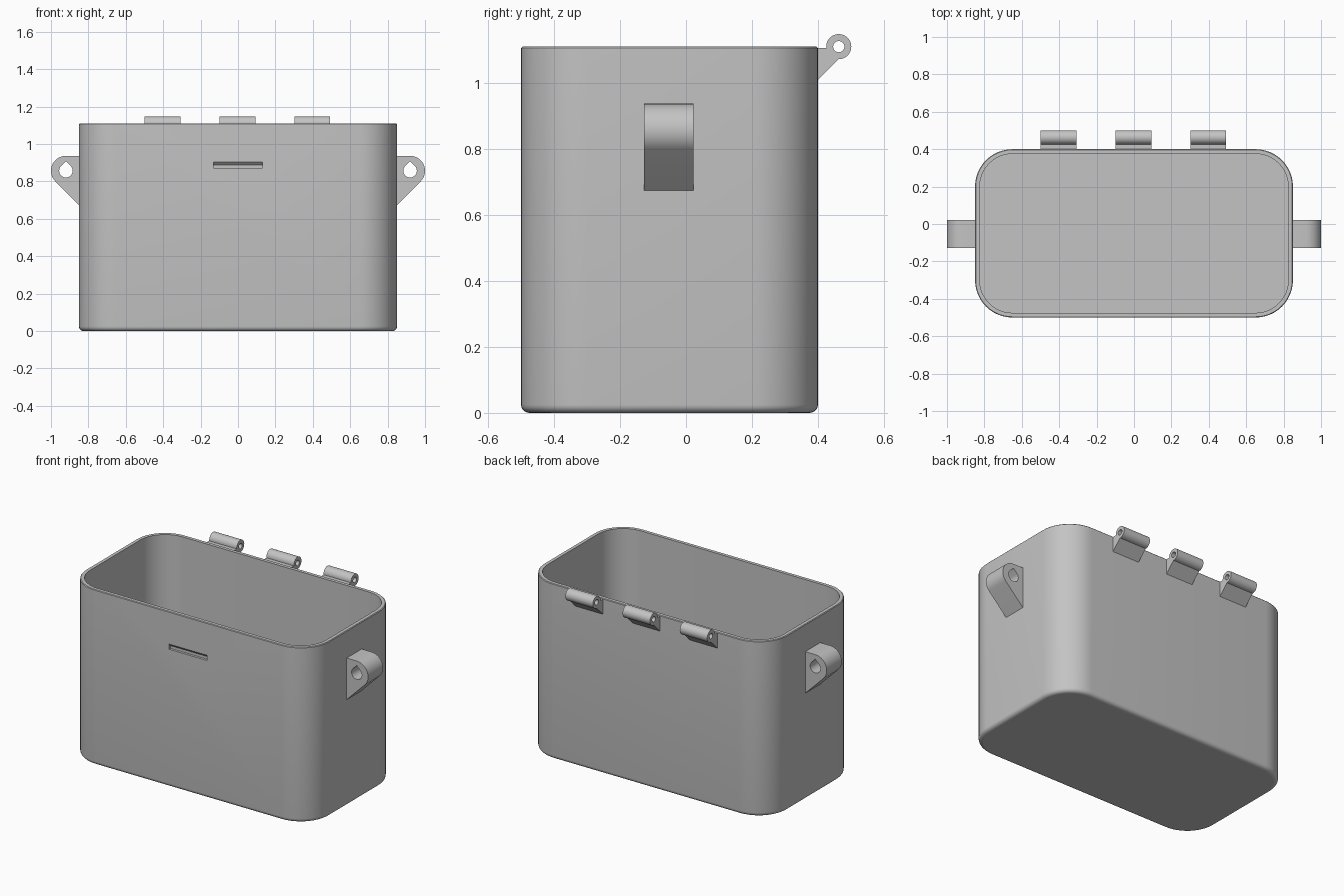
import bpy, bmesh
from math import sin, cos, radians, sqrt
from mathutils import Matrix

cube = bpy.data.objects.get("Cube")
if cube:
    bpy.data.objects.remove(cube, do_unlink=True)

grey = bpy.data.materials.new("plain_grey")
grey.use_nodes = True
colour = (0.55, 0.55, 0.55, 1)
grey.diffuse_color = colour
grey.node_tree.nodes["Principled BSDF"].inputs["Base Color"].default_value = colour

TOP = 1.11
HALF_X, FRONT, BACK, CORNER = 0.85, -0.5, 0.4, 0.2
WALL, FILLET, LIP = 0.025, 0.025, 0.004


def arc(cx, cy, r, start, end, steps):
    angles = [radians(start + (end - start) * i / steps) for i in range(steps + 1)]
    return [(cx + r * cos(a), cy + r * sin(a)) for a in angles]


def add_object(name, mesh):
    obj = bpy.data.objects.new(name, mesh)
    bpy.context.collection.objects.link(obj)
    mesh.materials.clear()
    mesh.materials.append(grey)
    return obj


def activate(obj):
    bpy.ops.object.select_all(action='DESELECT')
    obj.select_set(True)
    bpy.context.view_layer.objects.active = obj


def smooth(obj):
    activate(obj)
    bpy.ops.object.shade_smooth_by_angle(angle=radians(32))


def plate(name, outlines, half_width, matrix):
    """Filled outline with holes, extruded both ways, then placed."""
    curve = bpy.data.curves.new(name, 'CURVE')
    curve.dimensions = '2D'
    curve.fill_mode = 'BOTH'
    curve.extrude = half_width
    for points in outlines:
        spline = curve.splines.new('POLY')
        spline.points.add(len(points) - 1)
        for p, (u, v) in zip(spline.points, points):
            p.co = (u, v, 0, 1)
        spline.use_cyclic_u = True
    temp = bpy.data.objects.new(name + "_outline", curve)
    bpy.context.collection.objects.link(temp)
    bpy.context.view_layer.update()
    graph = bpy.context.evaluated_depsgraph_get()
    mesh = bpy.data.meshes.new_from_object(temp.evaluated_get(graph))
    bpy.data.objects.remove(temp, do_unlink=True)
    bm = bmesh.new()
    bm.from_mesh(mesh)
    bmesh.ops.remove_doubles(bm, verts=bm.verts, dist=0.0001)
    bm.transform(matrix)
    bmesh.ops.recalc_face_normals(bm, faces=bm.faces)
    bm.to_mesh(mesh)
    bm.free()
    obj = add_object(name, mesh)
    return obj


# Maps from outline space: x-z profiles and y-z profiles
XZ = Matrix(((1, 0, 0, 0), (0, 0, -1, 0), (0, 1, 0, 0), (0, 0, 0, 1)))
YZ = Matrix(((0, 0, 1, 0), (1, 0, 0, 0), (0, 1, 0, 0), (0, 0, 0, 1)))


# Box shell: rounded rectangle rings lofted up the outside and down the inside
def ring(bm, inset, z):
    r = CORNER - inset
    x = HALF_X - CORNER
    points = []
    for i, (cx, cy) in enumerate([(x, BACK - CORNER), (-x, BACK - CORNER),
                                  (-x, FRONT + CORNER), (x, FRONT + CORNER)]):
        points += arc(cx, cy, r, 90 * i, 90 * i + 90, 12)
    return [bm.verts.new((px, py, z)) for px, py in points]


section = [(FILLET * (1 - sin(radians(a))), FILLET * (1 - cos(radians(a))))
           for a in range(0, 91, 18)]
section += [(0, TOP - LIP), (LIP, TOP), (WALL, TOP), (WALL, WALL)]
bm = bmesh.new()
rings = [ring(bm, *s) for s in section]
for a, b in zip(rings, rings[1:]):
    for i in range(len(a)):
        j = (i + 1) % len(a)
        bm.faces.new((a[i], a[j], b[j], b[i]))
bm.faces.new(rings[0])
bm.faces.new(rings[-1])
bmesh.ops.recalc_face_normals(bm, faces=bm.faces)
mesh = bpy.data.meshes.new("box_shell")
bm.to_mesh(mesh)
bm.free()
box = add_object("box_shell", mesh)

# Shallow latch groove in the front wall, with a sloping upper side
groove = [(FRONT - 0.02, 0.872), (FRONT + 0.015, 0.872), (FRONT + 0.015, 0.889),
          (FRONT, 0.905), (FRONT - 0.02, 0.905)]
cutter = plate("groove_cutter", [groove], 0.132, YZ)
cutter.hide_render = True
mod = box.modifiers.new("groove", 'BOOLEAN')
mod.operation = 'DIFFERENCE'
mod.solver = 'EXACT'
mod.object = cutter
activate(box)
bpy.ops.object.modifier_apply(modifier=mod.name)
bpy.data.objects.remove(cutter, do_unlink=True)
smooth(box)
# Keep the base crisp where it meets the fillet
for poly in box.data.polygons:
    if poly.normal.z < -0.999 and poly.center.z < 0.001:
        poly.use_smooth = False

# Side lugs with teardrop holes
for side, sign in (("left", 1), ("right", -1)):
    cx, cz, r, hole = 0.92, 0.857, 0.08, 0.036
    root = HALF_X - 0.01
    foot = cz - r * sqrt(2) + HALF_X - cx
    outer = [(root, cz + r)] + arc(cx, cz, r, 90, -45, 18) + [(HALF_X, foot), (root, foot)]
    tear = arc(cx, cz, hole, 135, 405, 24) + [(cx, cz + hole * sqrt(2))]
    outlines = [[(sign * u, v) for u, v in pts] for pts in (outer, tear)]
    smooth(plate(side + "_lug", outlines, 0.075, Matrix.Translation((0, -0.053, 0)) @ XZ))

# Hinge knuckles along the back rim
for name, x in (("right", -0.4), ("middle", 0), ("left", 0.4)):
    cy, cz, r = 0.463, TOP, 0.038
    outer = ([(BACK - 0.01, cz - 0.004)] + arc(cy, cz, r, 186, -90, 30)
             + [(BACK, 1.01), (BACK - 0.01, 1.01)])
    pin_hole = arc(cy, cz, 0.017, 0, 345, 23)
    smooth(plate(name + "_hinge_knuckle", [outer, pin_hole], 0.096,
                 Matrix.Translation((x - 0.003, 0, 0)) @ YZ))
